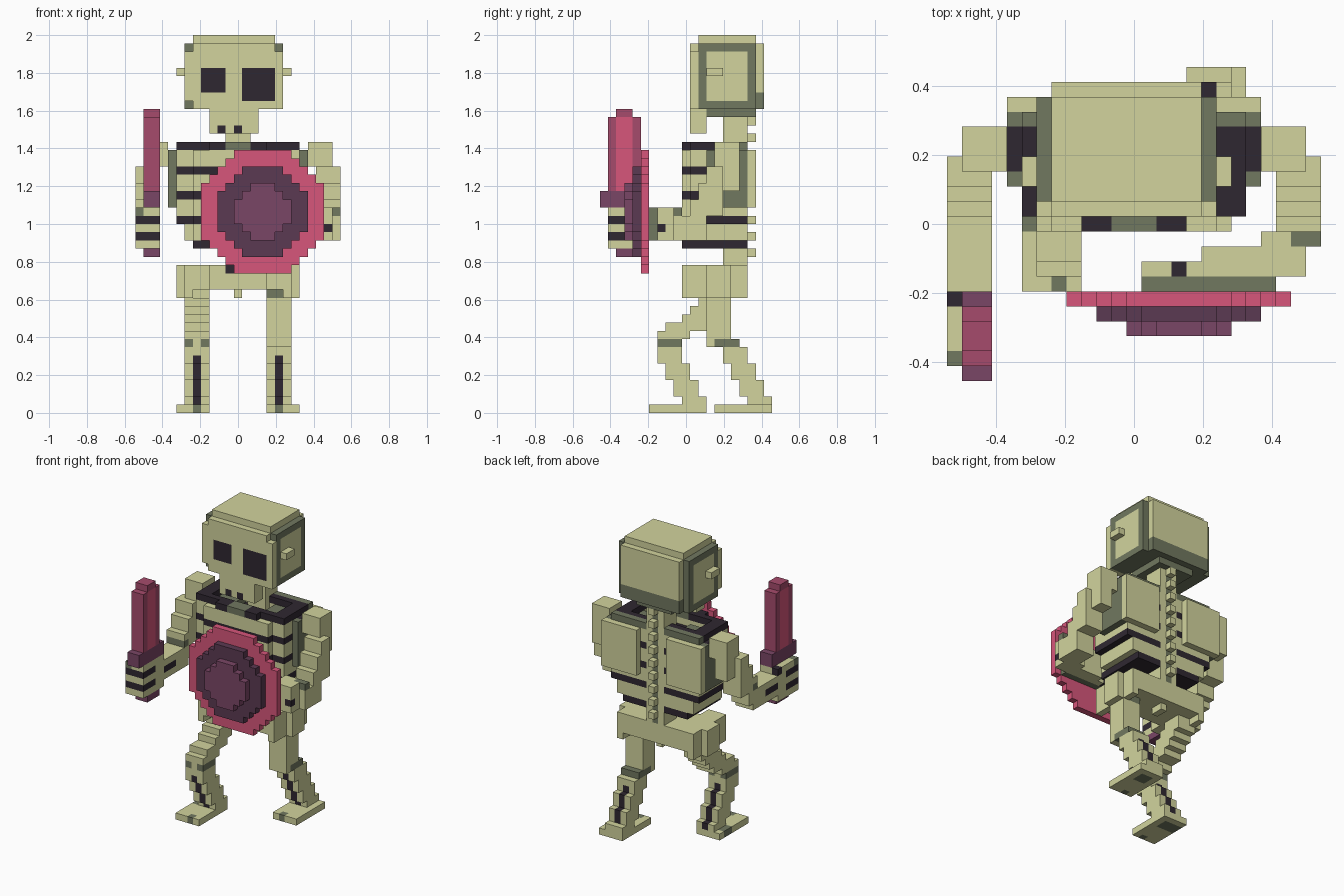
import bpy
import bmesh
from mathutils import Vector

UNIT = 2 / 46                       # edge of one block
WIDTH, DEPTH = 25, 21               # blocks across and deep

cube = bpy.data.objects.get("Cube")
if cube:
    bpy.data.objects.remove(cube, do_unlink=True)


def linear(c):
    c /= 255
    return c / 12.92 if c <= 0.04045 else ((c + 0.055) / 1.055) ** 2.4


def material(name, *rgb):
    mat = bpy.data.materials.new(name)
    mat.use_nodes = True
    colour = [linear(c) for c in rgb] + [1]
    mat.diffuse_color = colour
    bsdf = mat.node_tree.nodes["Principled BSDF"]
    bsdf.inputs["Base Color"].default_value = colour
    bsdf.inputs["Roughness"].default_value = 0.9
    return mat


BONE = material("bone", 210, 212, 157)
GREY = material("shaded bone", 113, 120, 96)
DARK = material("hollow dark", 47, 39, 49)
PINK = material("bright pink", 215, 86, 123)
ROSE = material("blade edge rose", 166, 75, 108)
PLUM = material("plum", 122, 70, 102)
DEEP = material("deep plum", 91, 58, 82)


class Blocks:
    """A part made of unit blocks, meshed as one outer skin."""

    def __init__(self, name):
        self.name, self.cells = name, {}

    def box(self, mat, x, y, z):
        for i in range(*x):
            for j in range(*y):
                for k in range(*z):
                    self.cells[i, j, k] = mat

    def paint(self, mat, rule):
        for cell in self.cells:
            if rule(*cell):
                self.cells[cell] = mat

    def carve(self, rule):
        self.cells = {c: m for c, m in self.cells.items() if not rule(*c)}

    def disc(self, mat, cx, cz, radius, y):
        for i in range(WIDTH):
            for k in range(46):
                if (i + .5 - cx) ** 2 + (k + .5 - cz) ** 2 <= radius ** 2:
                    self.cells[i, y, k] = mat

    def build(self):
        bm, verts = bmesh.new(), {}
        mats = list(dict.fromkeys(self.cells.values()))
        for cell, mat in self.cells.items():
            for axis in range(3):
                for side in (0, 1):
                    near = list(cell)
                    near[axis] += 2 * side - 1
                    if tuple(near) in self.cells:
                        continue
                    ring = []
                    for u, v in ((0, 0), (1, 0), (1, 1), (0, 1)):
                        p = list(cell)
                        p[axis] += side
                        p[(axis + 1) % 3] += u
                        p[(axis + 2) % 3] += v
                        p = tuple(p)
                        if p not in verts:
                            co = Vector((p[0] - WIDTH / 2, p[1] - DEPTH / 2, p[2]))
                            verts[p] = bm.verts.new(co * UNIT)
                        ring.append(verts[p])
                    face = bm.faces.new(ring if side else ring[::-1])
                    face.material_index = mats.index(mat)
        mesh = bpy.data.meshes.new(self.name)
        bm.to_mesh(mesh)
        bm.free()
        for mat in mats:
            mesh.materials.append(mat)
        obj = bpy.data.objects.new(self.name, mesh)
        bpy.context.collection.objects.link(obj)


def flip(x):
    return WIDTH - x[1], WIDTH - x[0]


# Skull: shaded core with raised bone plates, eyes and ear stubs
skull = Blocks("skull")
skull.box(GREY, x=(6, 18), y=(12, 19), z=(37, 45))
skull.box(GREY, x=(9, 15), y=(13, 19), z=(36, 37))
skull.box(BONE, x=(7, 17), y=(12, 19), z=(45, 46))
skull.box(BONE, x=(6, 18), y=(13, 18), z=(38, 44))
skull.box(BONE, x=(6, 18), y=(11, 12), z=(38, 44))
skull.box(BONE, x=(7, 17), y=(11, 12), z=(37, 45))
skull.box(BONE, x=(17, 18), y=(11, 12), z=(37, 38))
skull.box(GREY, x=(7, 17), y=(19, 20), z=(37, 39))
skull.box(BONE, x=(7, 17), y=(19, 20), z=(39, 45))
for eye, low in (((8, 11), 39), ((13, 17), 38)):
    skull.box(DARK, x=eye, y=(11, 12), z=(low, 42))
for ear in (5, 18):
    skull.box(BONE, x=(ear, ear + 1), y=(13, 15), z=(41, 42))
skull.build()

jaw = Blocks("upper_jaw")
jaw.box(BONE, x=(9, 15), y=(11, 13), z=(34, 37))
for nostril in (10, 12):
    jaw.box(DARK, x=(nostril, nostril + 1), y=(11, 12), z=(34, 35))
jaw.build()

# Spine with a knob on every second block
spine = Blocks("spine")
spine.box(BONE, x=(11, 14), y=(15, 18), z=(18, 36))
spine.box(GREY, x=(12, 13), y=(17, 18), z=(18, 36))
for k in range(19, 36, 2):
    spine.box(BONE, x=(12, 13), y=(18, 19), z=(k, k + 1))
spine.build()

# Rib cage: hollow at the top, rounded in front, tapering down, dark gaps
ribs = Blocks("rib_cage")
ribs.box(BONE, x=(5, 20), y=(10, 18), z=(23, 33))
ribs.box(BONE, x=(6, 19), y=(10, 18), z=(21, 23))
ribs.box(BONE, x=(7, 18), y=(10, 18), z=(20, 21))
ribs.paint(DARK, lambda i, j, k: k % 3 == 2)
ribs.paint(GREY, lambda i, j, k: k == 32 and (10 < i < 14 or j == 17))
ribs.carve(lambda i, j, k: k > 30 and 6 < i < 18 and 11 < j < 16)
ribs.carve(lambda i, j, k: j == 10 and abs(i - 12) > (3 if k == 32 else 5))
ribs.paint(DARK, lambda i, j, k: k == 30 and 6 < i < 18 and 11 < j < 16)
ribs.build()

# Shoulder blades on the back, dark along the top
for side, place in (("right", tuple), ("left", flip)):
    blade = Blocks(side + "_shoulder_blade")
    blade.box(GREY, x=place((4, 10)), y=(13, 18), z=(25, 32))
    blade.box(BONE, x=place((4, 10)), y=(18, 19), z=(25, 32))
    blade.box(DARK, x=place((4, 5)), y=(14, 17), z=(31, 32))
    blade.build()

# Pelvis with front wings, hip stubs and leg sockets
pelvis = Blocks("pelvis")
pelvis.box(BONE, x=(6, 19), y=(12, 18), z=(15, 18))
pelvis.box(BONE, x=(12, 13), y=(15, 17), z=(14, 15))
pelvis.box(DARK, x=(11, 12), y=(12, 13), z=(17, 18))
for place in (tuple, flip):
    pelvis.box(BONE, x=place((6, 9)), y=(10, 12), z=(15, 18))
    pelvis.box(BONE, x=place((6, 7)), y=(10, 18), z=(14, 15))
    pelvis.box(BONE, x=place((5, 6)), y=(13, 16), z=(14, 18))
    pelvis.box(BONE, x=place((6, 9)), y=(13, 16), z=(14, 15))
pelvis.box(GREY, x=(16, 18), y=(13, 16), z=(14, 15))
pelvis.build()


# Legs: stepped slabs, each given as front, back and bottom, from the hip down
def leg(name, x, slabs, knee_rule, toe, foot_x, sole_x):
    part, top = Blocks(name), 14
    for front, back, bottom in slabs:
        part.box(BONE, x=x, y=(front, back), z=(bottom, top))
        top = bottom
    middle = x[0] + 1
    part.paint(GREY, lambda i, j, k: k == 8 and knee_rule(i - middle, j))
    part.paint(DARK, lambda i, j, k: i == middle and k < 7 and j < 20)
    part.box(BONE, x=foot_x, y=(toe, toe + 7), z=(0, 1))
    part.box(GREY, x=(middle, middle + 1), y=(toe, toe + 1), z=(0, 1))
    part.box(GREY, x=sole_x, y=(toe + 4, toe + 6), z=(0, 1))
    part.build()


leg("right_leg", (6, 9), [(12, 16, 13), (11, 15, 12), (10, 14, 11), (8, 13, 10),
    (7, 11, 9), (7, 10, 6), (8, 11, 4), (9, 12, 2), (10, 13, 1)],
    knee_rule=lambda side, j: side != 0, toe=6, foot_x=(5, 9), sole_x=(5, 8))
leg("left_leg", (16, 19), [(13, 16, 9), (13, 17, 8), (15, 18, 6), (16, 19, 4),
    (17, 20, 2), (18, 21, 1)],
    knee_rule=lambda side, j: j > 13, toe=14, foot_x=(16, 20), sole_x=(17, 19))


# Upper arms: a shoulder block and slabs stepping forward to the elbow
def upper_arm(name, place, slabs):
    part, top = Blocks(name), 30
    part.box(BONE, x=place((1, 4)), y=(14, 17), z=(30, 33))
    part.box(BONE, x=place((1, 3)), y=(14, 17), z=(27, 30))
    for front, back, bottom in slabs:
        part.box(BONE, x=place((0, 3)), y=(front, back), z=(bottom, top))
        top = bottom
    return part


right_arm = upper_arm("right_arm", tuple,
    [(13, 15, 28), (12, 15, 26), (11, 15, 24), (10, 13, 22), (9, 12, 21)])
right_arm.box(BONE, x=(0, 3), y=(5, 11), z=(21, 24))
right_arm.box(GREY, x=(0, 3), y=(11, 12), z=(24, 25))
right_arm.box(DARK, x=(0, 3), y=(6, 9), z=(22, 23))
right_arm.box(BONE, x=(0, 3), y=(1, 6), z=(20, 25))
right_arm.paint(DARK, lambda i, j, k: j < 4 and k in (21, 23))
right_arm.box(DARK, x=(0, 1), y=(5, 6), z=(24, 25))
right_arm.box(GREY, x=(0, 1), y=(1, 2), z=(24, 25))
right_arm.build()

left_arm = upper_arm("left_arm", flip,
    [(13, 15, 28), (12, 15, 26), (11, 15, 24), (10, 13, 21)])
left_arm.box(BONE, x=(21, 25), y=(9, 10), z=(21, 25))
left_arm.box(GREY, x=(23, 25), y=(9, 10), z=(24, 25))
left_arm.box(BONE, x=(17, 24), y=(7, 9), z=(21, 25))
left_arm.box(DARK, x=(23, 24), y=(7, 8), z=(22, 23))
left_arm.box(BONE, x=(13, 17), y=(7, 8), z=(21, 25))
left_arm.box(DARK, x=(15, 16), y=(7, 8), z=(21, 25))
left_arm.box(GREY, x=(13, 22), y=(6, 7), z=(21, 25))
left_arm.build()

# Round shield in three stepped discs
shield = Blocks("shield")
for mat, radius, y in ((PINK, 7.7, 5), (DEEP, 5.6, 4), (PLUM, 3.6, 3)):
    shield.disc(mat, 15.5, 24.5, radius, y)
shield.build()

# Sword: blade with a bright centre, guard and pommel
sword = Blocks("sword")
sword.box(ROSE, x=(1, 3), y=(1, 5), z=(27, 36))
sword.box(PINK, x=(1, 3), y=(2, 4), z=(27, 36))
sword.box(ROSE, x=(1, 3), y=(2, 4), z=(36, 37))
sword.box(PLUM, x=(1, 3), y=(0, 6), z=(25, 27))
sword.box(PLUM, x=(1, 3), y=(2, 5), z=(19, 20))
sword.build()
